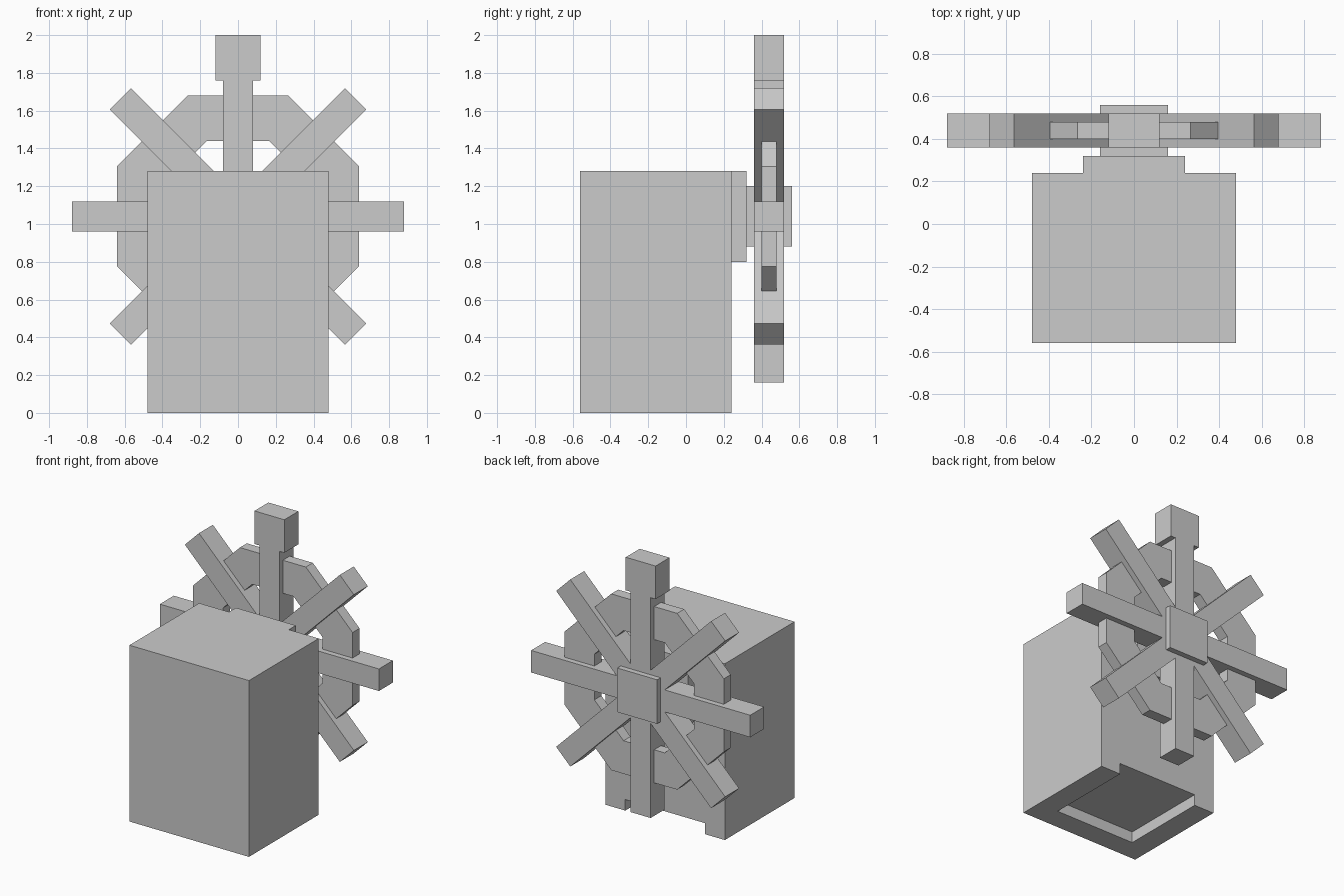
import bpy, bmesh
from math import pi, sin, cos, radians
from mathutils import Matrix, Vector

if "Cube" in bpy.data.objects:
    bpy.data.objects.remove(bpy.data.objects["Cube"])

AXLE = Vector((0, 0.44, 1.04))  # wheel centre


def mesh_object(name, bm):
    bmesh.ops.recalc_face_normals(bm, faces=bm.faces)
    mesh = bpy.data.meshes.new(name)
    bm.to_mesh(mesh)
    bm.free()
    obj = bpy.data.objects.new(name, mesh)
    bpy.context.collection.objects.link(obj)
    return obj


def box(name, lo, hi, angle=0):
    """Box between two corners, optionally turned about the axle."""
    lo, hi = Vector(lo), Vector(hi)
    bm = bmesh.new()
    bmesh.ops.create_cube(bm, size=1)
    bmesh.ops.scale(bm, vec=hi - lo, verts=bm.verts)
    bmesh.ops.translate(bm, vec=(lo + hi) / 2, verts=bm.verts)
    bmesh.ops.rotate(bm, cent=AXLE, matrix=Matrix.Rotation(angle, 3, 'Y'), verts=bm.verts)
    return mesh_object(name, bm)


def octagon_ring(name, outer, inner, y0, y1):
    """Flat-sided ring; outer and inner are distances to the flats."""
    bm = bmesh.new()
    section = [(outer, y0), (outer, y1), (inner, y1), (inner, y0)]
    loops = []
    for i in range(8):
        a = (i + 0.5) * pi / 4
        loops.append([bm.verts.new((r / cos(pi / 8) * cos(a), y,
                                    AXLE.z + r / cos(pi / 8) * sin(a)))
                      for r, y in section])
    for i in range(8):
        a, b = loops[i], loops[(i + 1) % 8]
        for j in range(4):
            k = (j + 1) % 4
            bm.faces.new((a[j], a[k], b[k], b[j]))
    return mesh_object(name, bm)


# Housing with a shallow recess underneath, open at the back
housing = box("housing", (-0.48, -0.56, 0), (0.48, 0.24, 1.28))
cutter = box("recess_cutter", (-0.32, -0.40, -0.1), (0.32, 0.40, 0.08))
cutter.hide_render = True
mod = housing.modifiers.new("recess", 'BOOLEAN')
mod.operation = 'DIFFERENCE'
mod.solver = 'EXACT'
mod.object = cutter
bpy.context.view_layer.objects.active = housing
bpy.ops.object.modifier_apply(modifier=mod.name)
bpy.data.objects.remove(cutter)

# Mounting plate and hub
box("mounting_plate", (-0.24, 0.24, 0.80), (0.24, 0.32, 1.28))
box("hub", (-0.16, 0.32, 0.88), (0.16, 0.56, 1.20))

# Wheel rim
octagon_ring("rim", 0.64, 0.40, 0.40, 0.48)

# Spokes and the handle block on the top one
box("vertical_spoke", (-0.08, 0.36, 0.16), (0.08, 0.52, 1.76))
box("handle_block", (-0.12, 0.36, 1.76), (0.12, 0.52, 2.0))
for name, deg in (("horizontal_spoke", 0), ("diagonal_spoke_a", 45), ("diagonal_spoke_b", -45)):
    box(name, (-0.88, 0.36, 0.96), (0.88, 0.52, 1.12), radians(deg))
